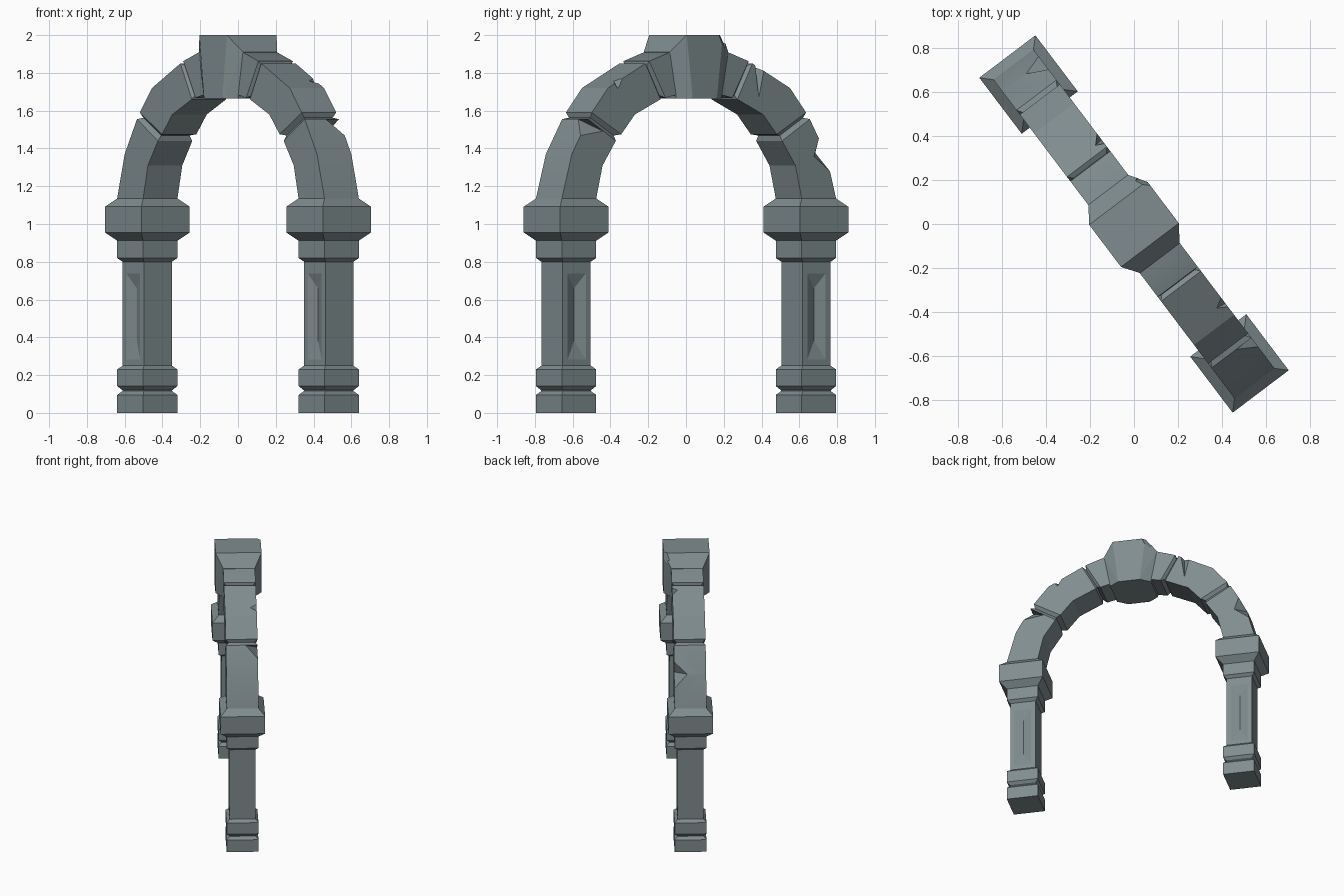
import bpy, bmesh, math
from mathutils import Matrix

cube = bpy.data.objects.get("Cube")
if cube:
    bpy.data.objects.remove(cube, do_unlink=True)

# The arch is built along local x, then turned in plan
TURN = Matrix.Rotation(math.radians(-52.9), 4, 'Z')

stone = bpy.data.materials.new("grey_stone")
stone.use_nodes = True
COL = (0.215, 0.265, 0.275, 1)
stone.diffuse_color = COL
bsdf = stone.node_tree.nodes["Principled BSDF"]
bsdf.inputs["Base Color"].default_value = COL
bsdf.inputs["Roughness"].default_value = 0.9


def finish(name, bm):
    bmesh.ops.recalc_face_normals(bm, faces=bm.faces)
    me = bpy.data.meshes.new(name)
    bm.to_mesh(me)
    bm.free()
    me.materials.append(stone)
    ob = bpy.data.objects.new(name, me)
    bpy.context.collection.objects.link(ob)
    return ob


def hull(name, pts):
    """Convex solid around the points."""
    bm = bmesh.new()
    for p in pts:
        bm.verts.new(p)
    bmesh.ops.convex_hull(bm, input=bm.verts)
    bmesh.ops.dissolve_limit(bm, angle_limit=0.01, verts=bm.verts, edges=bm.edges)
    return finish(name, bm)


def loft(name, rings):
    """Skin four-cornered rings and cap both ends."""
    bm = bmesh.new()
    vs = [[bm.verts.new(p) for p in r] for r in rings]
    for a, b in zip(vs, vs[1:]):
        for i in range(4):
            j = (i + 1) % 4
            bm.faces.new((a[i], a[j], b[j], b[i]))
    bm.faces.new(vs[0])
    bm.faces.new(vs[-1])
    return finish(name, bm)


def carve(ob, pts):
    """Cut a convex chip out of a part."""
    cutter = hull("cutter", pts)
    cutter.hide_render = True
    mod = ob.modifiers.new("chip", 'BOOLEAN')
    mod.operation = 'DIFFERENCE'
    mod.solver = 'EXACT'
    mod.object = cutter
    bpy.context.view_layer.objects.active = ob
    bpy.ops.object.modifier_apply(modifier=mod.name)
    bpy.data.objects.remove(cutter, do_unlink=True)


def smooth(ob, deg):
    bpy.ops.object.select_all(action='DESELECT')
    ob.select_set(True)
    bpy.context.view_layer.objects.active = ob
    bpy.ops.object.shade_smooth_by_angle(angle=math.radians(deg))


def square(cx, h, z):
    return [(cx + a * h, b * h, z) for a, b in ((-1, -1), (1, -1), (1, 1), (-1, 1))]


# Pillar profiles: half width, height
BASE = [(.114, 0), (.114, .095), (.094, .115), (.094, .12), (.114, .142),
        (.114, .23), (.093, .25)]
SHAFT = [(.093, .25), (.093, .80)]
CAPITAL = [(.093, .80), (.114, .82), (.114, .912), (.16, .955), (.16, 1.092), (.114, 1.135)]

# Arch stations: outer x, outer z, inner x, inner z, inset of the joint
ARCH = [(.910, 1.135, .682, 1.135, 0), (.844, 1.37, .640, 1.31, 0),
        (.736, 1.555, .552, 1.44, 0), (.723, 1.573, .534, 1.458, .02),
        (.711, 1.59, .516, 1.475, 0), (.604, 1.72, .425, 1.58, 0),
        (.355, 1.85, .255, 1.66, 0), (.342, 1.856, .240, 1.664, .02),
        (.330, 1.862, .222, 1.668, 0), (.190, 1.91, .145, 1.685, 0),
        (.080, 1.92, .060, 1.70, 0)]

# Weathered chips on the back edge of each half
CHIPS = {
    1: [[(.60, .13, 1.78), (.46, .13, 1.84), (.54, .13, 1.70), (.53, .04, 1.785)],
        [(.81, .13, 1.45), (.76, .13, 1.57), (.62, .13, 1.48), (.745, .02, 1.56)]],
    -1: [[(-.89, .13, 1.25), (-.80, .13, 1.50), (-.75, .13, 1.355), (-.86, 0, 1.38)],
         [(-.36, .13, 1.88), (-.45, .13, 1.82), (-.40, .13, 1.60), (-.39, .07, 1.86)]],
}

parts = []
for s, side in ((1, "left"), (-1, "right")):
    cx = .796 * s
    for label, prof in (("pillar_base", BASE), ("pillar_shaft", SHAFT), ("capital", CAPITAL)):
        ob = loft(f"{side}_{label}", [square(cx, h, z) for h, z in prof])
        if label == "pillar_shaft":
            # Shallow V-shaped panels on both broad faces
            for f in (-1, 1):
                pts = [(cx + a * w, f * d, z)
                       for a in (-1, 1)
                       for w, d, z in ((.062, .0935, .28), (.062, .0935, .74),
                                       (.062, .11, .28), (.062, .11, .74),
                                       (.0005, .070, .38), (.0005, .070, .66))]
                carve(ob, pts)
        parts.append(ob)

    rings = []
    for ox, oz, ix, iz, g in ARCH:
        L = math.hypot(ox - ix, oz - iz)
        dx, dz = (ox - ix) / L * g, (oz - iz) / L * g
        h = .114 - g
        o, i = (s * (ox - dx), oz - dz), (s * (ix + dx), iz + dz)
        rings.append([(o[0], -h, o[1]), (o[0], h, o[1]), (i[0], h, i[1]), (i[0], -h, i[1])])
    arch = loft(f"{side}_arch_stones", rings)
    for chip in CHIPS[s]:
        carve(arch, chip)
    smooth(arch, 20)
    parts.append(arch)

# Keystone: proud wedge with splayed sides
pts = [(a * x, b * y, z) for a in (-1, 1) for b in (-1, 1)
       for x, y, z in ((.12, .165, 2), (.08, .165, 1.665),
                       (.195, .113, 1.91), (.15, .113, 1.665))]
key = hull("keystone", pts)
carve(key, [(-.07, .18, 2.02), (-.16, .09, 2.02), (-.145, .18, 1.86), (-.2, .2, 2.02)])
parts.append(key)

for ob in parts:
    ob.data.transform(TURN)
